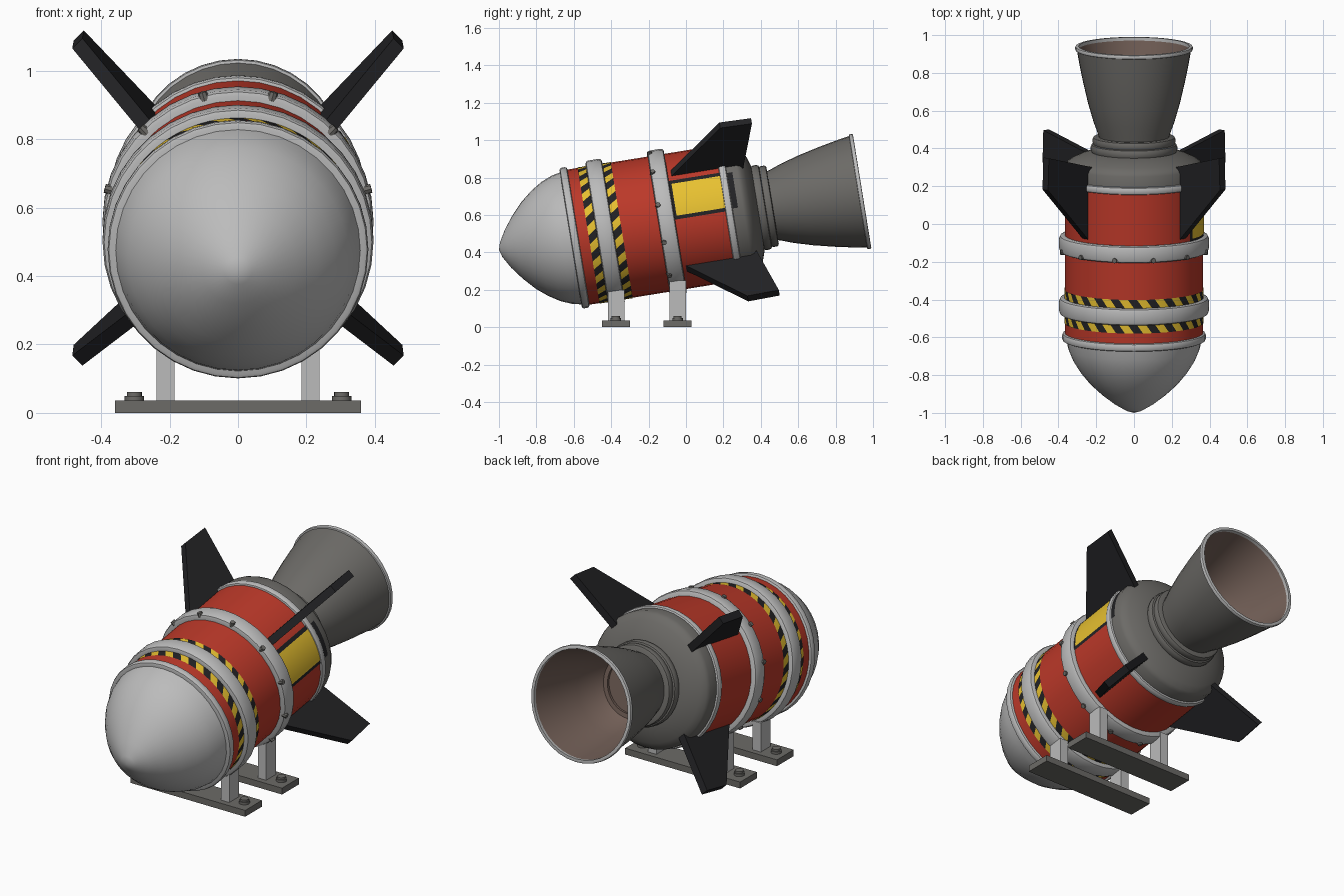
import bpy, bmesh
from math import sin, cos, pi, radians
from mathutils import Matrix

if "Cube" in bpy.data.objects:
    bpy.data.objects.remove(bpy.data.objects["Cube"])

# Rocket space: nose tip at the origin, axis along +Y, then pitched up
ROCKET = Matrix.Translation((0, -1, 0.413)) @ Matrix.Rotation(radians(9.2), 4, 'X')
SIDES = 36


def material(name, rgb):
    m = bpy.data.materials.new(name)
    m.diffuse_color = (*rgb, 1)
    m.use_nodes = True
    m.node_tree.nodes["Principled BSDF"].inputs["Base Color"].default_value = m.diffuse_color
    return m


RED = material("red_paint", (0.50, 0.04, 0.022))
YELLOW = material("warning_yellow", (0.80, 0.53, 0.03))
BLACK = material("black_paint", (0.016, 0.016, 0.018))
LIGHT = material("light_metal", (0.50, 0.50, 0.50))
STEEL = material("dark_metal", (0.15, 0.145, 0.135))
SOOT = material("sooty_lining", (0.17, 0.115, 0.095))


def finish(name, bm, mats, matrix=ROCKET, angle=35, fix=True):
    if fix:
        bmesh.ops.recalc_face_normals(bm, faces=bm.faces)
    me = bpy.data.meshes.new(name)
    bm.to_mesh(me)
    bm.free()
    for m in mats:
        me.materials.append(m)
    for p in me.polygons:
        p.use_smooth = True
    me.set_sharp_from_angle(angle=radians(angle))
    ob = bpy.data.objects.new(name, me)
    ob.matrix_world = matrix
    bpy.context.collection.objects.link(ob)
    return ob


def lathe(name, profile, mat, closed=False, flip=False):
    """Spin (distance along axis, radius) points around the rocket axis."""
    bm = bmesh.new()
    loops = []
    for s, r in profile:
        if r == 0:
            loops.append([bm.verts.new((0, s, 0))] * SIDES)
        else:
            loops.append([bm.verts.new((r * cos(2 * pi * i / SIDES), s, r * sin(2 * pi * i / SIDES)))
                          for i in range(SIDES)])
    pairs = list(zip(loops, loops[1:]))
    if closed:
        pairs.append((loops[-1], loops[0]))
    for a, b in pairs:
        for i in range(SIDES):
            j = (i + 1) % SIDES
            bm.faces.new(list(dict.fromkeys((a[i], a[j], b[j], b[i]))))
    bmesh.ops.recalc_face_normals(bm, faces=bm.faces)
    if flip:
        bmesh.ops.reverse_faces(bm, faces=bm.faces)
    return finish(name, bm, [mat], fix=False)


def ring(name, s0, s1, r_in, r_out, mat, c=0.012):
    """Hoop with rounded outer corners."""
    k = c * 0.3
    return lathe(name, [(s0, r_in), (s0, r_out - c), (s0 + k, r_out - k), (s0 + c, r_out),
                        (s1 - c, r_out), (s1 - k, r_out - k), (s1, r_out - c), (s1, r_in)],
                 mat, closed=True)


def decal(name, s0, s1, a0, a1, r, mats, cols, rows=1, twist=0, pick=lambda i: 0):
    """Curved sheet lying on the hull, angles in degrees from the +X side."""
    bm = bmesh.new()
    grid = []
    for j in range(rows + 1):
        t = j / rows
        row = []
        for i in range(cols + 1):
            a = radians(a0 + (a1 - a0) * i / cols + twist * t)
            row.append(bm.verts.new((r * cos(a), s0 + (s1 - s0) * t, r * sin(a))))
        grid.append(row)
    for j in range(rows):
        for i in range(cols):
            f = bm.faces.new((grid[j][i], grid[j + 1][i], grid[j + 1][i + 1], grid[j][i + 1]))
            f.material_index = pick(i)
    return finish(name, bm, mats, fix=False)


def box(name, lo, hi, mat):
    bm = bmesh.new()
    size = [b - a for a, b in zip(lo, hi)]
    mid = [(a + b) / 2 for a, b in zip(lo, hi)]
    bmesh.ops.create_cube(bm, size=1, matrix=Matrix.Translation(mid) @ Matrix.Diagonal((*size, 1)))
    return finish(name, bm, [mat], Matrix.Identity(4))


# Hull
lathe("nose_cone", [(0, 0), (0.012, 0.04), (0.05, 0.105), (0.10, 0.17), (0.16, 0.235), (0.22, 0.284),
                    (0.28, 0.322), (0.34, 0.347), (0.40, 0.36)], LIGHT)
ring("nose_ring", 0.388, 0.43, 0.33, 0.381, LIGHT)
lathe("body_tube", [(0.41, 0.366), (1.26, 0.366)], RED)
ring("front_band", 0.53, 0.62, 0.34, 0.396, LIGHT, 0.016)
ring("middle_band", 0.865, 0.955, 0.34, 0.396, LIGHT, 0.016)
ring("rear_ring", 1.228, 1.268, 0.33, 0.378, LIGHT)
lathe("tail_shoulder", [(1.25, 0.366), (1.325, 0.366), (1.345, 0.355), (1.365, 0.325),
                        (1.385, 0.28), (1.40, 0.235), (1.41, 0.18)], STEEL)

# Engine
ring("engine_collar", 1.395, 1.445, 0.15, 0.229, STEEL, 0.016)
ring("engine_collar_step", 1.44, 1.482, 0.15, 0.219, STEEL, 0.012)
lathe("nozzle", [(1.46, 0.180), (1.50, 0.192), (1.56, 0.214), (1.66, 0.243), (1.78, 0.271),
                 (1.88, 0.291), (1.955, 0.304)], STEEL)
ring("nozzle_rim", 1.945, 1.967, 0.293, 0.312, LIGHT, 0.006)
lathe("nozzle_lining", [(1.50, 0), (1.50, 0.145), (1.515, 0.145), (1.515, 0.17), (1.56, 0.198),
                        (1.66, 0.23), (1.78, 0.259), (1.88, 0.28), (1.96, 0.295)], SOOT, flip=True)

# Warning markings
decal("hazard_stripe", 0.485, 0.665, 0, 360, 0.369, [YELLOW, BLACK], 96, 4, 20, lambda i: (i // 2) % 2)
decal("warning_label_border", 0.955, 1.23, 1.5, 36.5, 0.3685, [BLACK], 10)
decal("warning_label", 0.967, 1.23, 4.5, 33, 0.3705, [YELLOW], 10)
decal("tail_label", 1.27, 1.298, 3, 35, 0.3685, [BLACK], 10)

# Fins, one every quarter turn
for k in range(4):
    bm = bmesh.new()
    outline = [(0.955, 0.345), (1.272, 0.664), (1.443, 0.658), (1.365, 0.36), (1.35, 0.30), (1.0, 0.30)]
    f = bm.faces.new([bm.verts.new((r, s, -0.021)) for s, r in outline])
    out = bmesh.ops.extrude_face_region(bm, geom=[f])
    bmesh.ops.translate(bm, vec=(0, 0, 0.042), verts=[v for v in out["geom"] if isinstance(v, bmesh.types.BMVert)])
    finish(f"fin_{k + 1}", bm, [BLACK], ROCKET @ Matrix.Rotation(radians(45 + 90 * k), 4, 'Y'))

# Studs around the middle band
bm = bmesh.new()
for k in range(12):
    m = (Matrix.Rotation(radians(15 + 30 * k), 4, 'Y') @ Matrix.Translation((0.39, 0.878, 0))
         @ Matrix.Rotation(pi / 2, 4, 'Y'))
    bmesh.ops.create_cone(bm, cap_ends=True, segments=8, radius1=0.016, radius2=0.013, depth=0.026, matrix=m)
finish("band_studs", bm, [STEEL])

# Mounting feet under the two bands
for label, y0, top in (("front", -0.45, 0.20), ("rear", -0.12, 0.25)):
    box(f"{label}_foot_plate", (-0.36, y0, 0), (0.36, y0 + 0.15, 0.036), STEEL)
    bm = bmesh.new()
    for side in (-1, 1):
        x = 0.212 * side
        box(f"{label}_post_{'left' if side < 0 else 'right'}", (x - 0.026, y0 + 0.032, 0.03),
            (x + 0.026, y0 + 0.12, top), LIGHT)
        for r, z, d in ((0.028, 0.04, 0.02), (0.022, 0.048, 0.026)):
            bmesh.ops.create_cone(bm, cap_ends=True, segments=16, radius1=r, radius2=r, depth=d,
                                  matrix=Matrix.Translation((0.303 * side, y0 + 0.075, z)))
    finish(f"{label}_foot_bolts", bm, [STEEL], Matrix.Identity(4))
